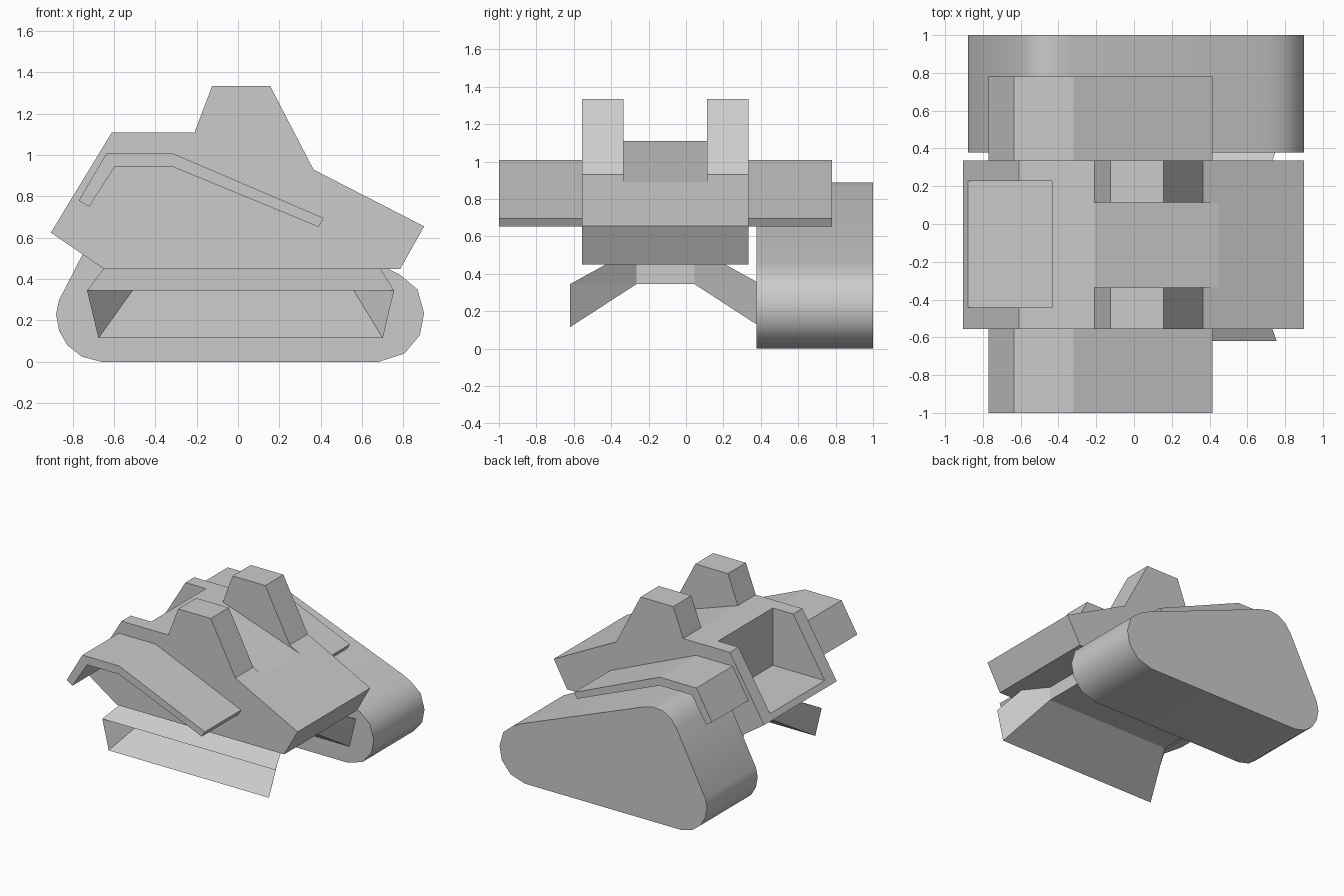
import bpy, bmesh, math

if "Cube" in bpy.data.objects:
    bpy.data.objects.remove(bpy.data.objects["Cube"])

def new_object(name, bm, fix_normals=True):
    if fix_normals:
        bmesh.ops.recalc_face_normals(bm, faces=bm.faces)
    mesh = bpy.data.meshes.new(name)
    bm.to_mesh(mesh)
    bm.free()
    ob = bpy.data.objects.new(name, mesh)
    bpy.context.collection.objects.link(ob)
    return ob

def extrude_profile(name, pts, y0, y1):
    """Extrude an x-z outline along y."""
    bm = bmesh.new()
    face = bm.faces.new([bm.verts.new((x, y0, z)) for x, z in pts])
    res = bmesh.ops.extrude_face_region(bm, geom=[face])
    verts = [v for v in res["geom"] if isinstance(v, bmesh.types.BMVert)]
    bmesh.ops.translate(bm, verts=verts, vec=(0, y1 - y0, 0))
    return new_object(name, bm)

def cut(ob, cutter):
    mod = ob.modifiers.new(cutter.name, 'BOOLEAN')
    mod.operation = 'DIFFERENCE'
    mod.solver = 'EXACT'
    mod.object = cutter
    cutter.hide_render = True
    cutter.hide_set(True)

# Main body with two raised blocks
body = extrude_profile("body", [
    (-0.905, 0.625), (-0.61, 1.11), (-0.21, 1.11), (-0.125, 1.335), (0.155, 1.335),
    (0.365, 0.93), (0.9, 0.655), (0.785, 0.45), (-0.65, 0.45)], -0.555, 0.335)

# Sloping gap between the raised blocks
cut(body, extrude_profile("gap_cutter", [
    (-0.21, 1.11), (0.47, 0.88), (0.8, 1.5), (-0.21, 1.5)], -0.335, 0.113))

# Rear bay, open to the top and back
cut(body, extrude_profile("rear_bay_cutter", [
    (-1.2, 0.666), (-0.435, 0.666), (-0.435, 1.5), (-1.2, 1.5)], -0.443, 0.228))

# Bent fenders on both sides
fender = [(-0.77, 0.78), (-0.635, 1.01), (-0.32, 1.01), (0.415, 0.695),
          (0.39, 0.652), (-0.32, 0.945), (-0.595, 0.945), (-0.72, 0.75)]
for name, y0, y1 in (("front_fender", -1.0, -0.555), ("back_fender", 0.335, 0.78)):
    extrude_profile(name, fender, y0, y1)

# Rounded track unit on the back side
track = extrude_profile("track", [
    (-0.66, 0.0), (0.68, 0.0), (0.805, 0.04), (0.88, 0.13), (0.9, 0.235), (0.868, 0.35),
    (0.785, 0.42), (0.71, 0.458), (-0.33, 0.865), (-0.42, 0.889), (-0.5, 0.882),
    (-0.57, 0.84), (-0.62, 0.775), (-0.865, 0.3), (-0.88, 0.23), (-0.865, 0.15),
    (-0.825, 0.08), (-0.755, 0.025)], 0.378, 1.0)
bpy.context.view_layer.objects.active = track
track.select_set(True)
bpy.ops.object.shade_smooth_by_angle(angle=math.radians(50))
track.select_set(False)

# Undercarriage: an arched shell whose two outer sides are open
MID = -0.11
section = [  # distance from mid line, z, left x, right x
    (0.32, 0.45, -0.65, 0.69), (0.51, 0.345, -0.73, 0.755),
    (0.51, 0.115, -0.675, 0.70), (0.155, 0.345, -0.51, 0.56),
    (0.155, 0.45, -0.51, 0.56)]
bm = bmesh.new()
rows = {}
for side in (-1, 1):
    row = [[bm.verts.new((x, MID + side * d, z)) for x in (xl, xr)]
           for d, z, xl, xr in section]
    rows[side] = row
    for a, b in ((0, 1), (2, 3)):      # upper slope, lower slope
        bm.faces.new((row[a][0], row[a][1], row[b][1], row[b][0]))
    for e in (0, 1):                   # end plates
        bm.faces.new([row[i][e] for i in (0, 1, 3, 4)])
        bm.faces.new([row[i][e] for i in (1, 2, 3)])
p, q = rows[-1], rows[1]
bm.faces.new((p[3][0], p[3][1], q[3][1], q[3][0]))
for e in (0, 1):
    bm.faces.new((p[3][e], p[4][e], q[4][e], q[3][e]))
new_object("undercarriage", bm)
